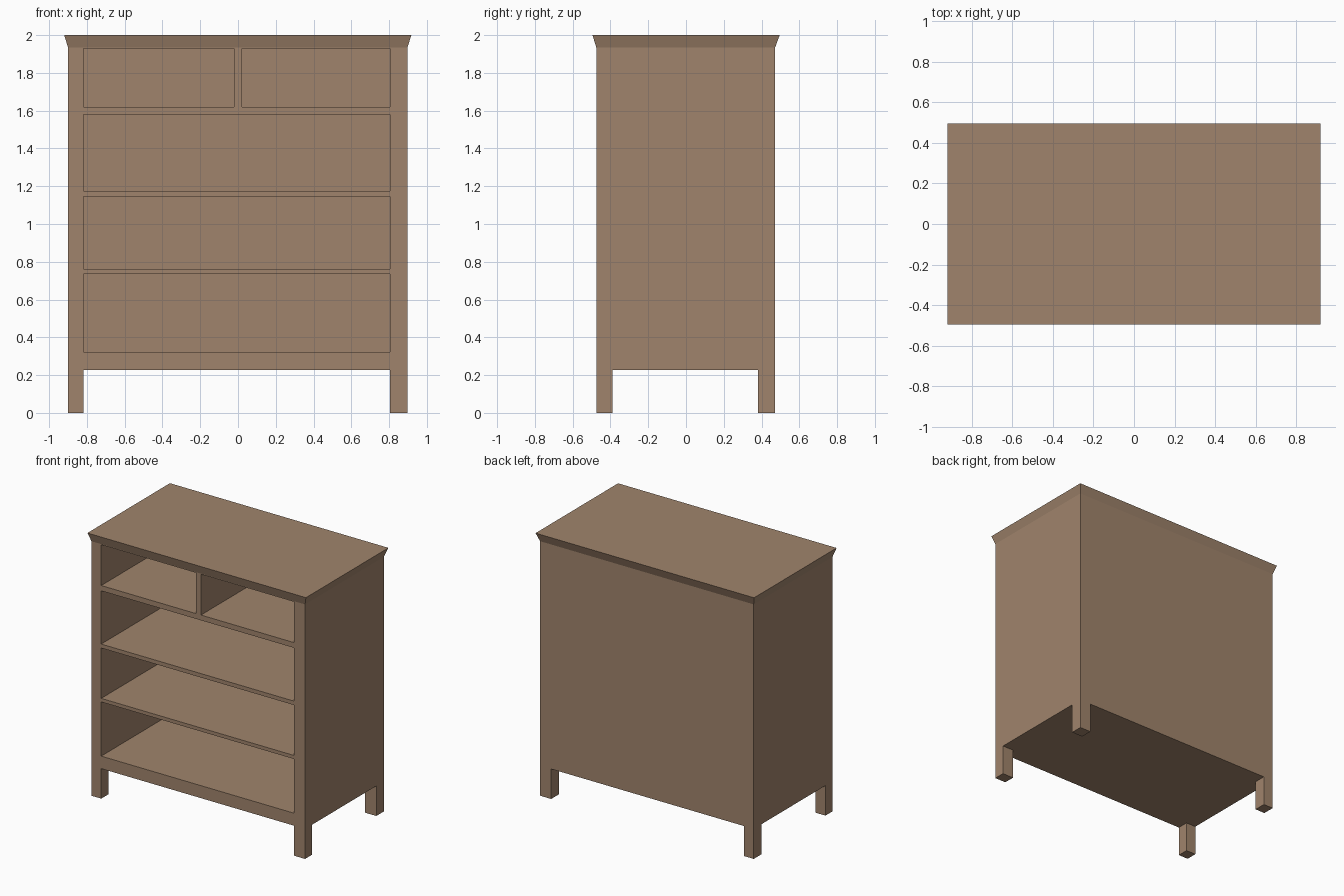
import bpy, bmesh

if "Cube" in bpy.data.objects:
    bpy.data.objects.remove(bpy.data.objects["Cube"])

wood = bpy.data.materials.new("brown wood")
wood.diffuse_color = (0.352, 0.231, 0.150, 1)
wood.use_nodes = True
wood.node_tree.nodes["Principled BSDF"].inputs["Base Color"].default_value = wood.diffuse_color

# Body extents and leg / opening limits
X0, X1, Y0, Y1 = -0.90, 0.897, -0.475, 0.472
IX0, IX1, IY0, IY1 = -0.818, 0.804, -0.39, 0.38
BODY_TOP = 1.935


def frustum(name, low, high, z0, z1):
    """Four-sided solid between two rectangles (x0, x1, y0, y1)."""
    bm = bmesh.new()
    rings = []
    for (x0, x1, y0, y1), z in ((low, z0), (high, z1)):
        rings.append([bm.verts.new((x, y, z)) for x, y in
                      ((x0, y0), (x1, y0), (x1, y1), (x0, y1))])
    bm.faces.new(rings[0][::-1])
    bm.faces.new(rings[1])
    for i in range(4):
        j = (i + 1) % 4
        bm.faces.new((rings[0][i], rings[0][j], rings[1][j], rings[1][i]))
    mesh = bpy.data.meshes.new(name)
    bm.to_mesh(mesh)
    bm.free()
    mesh.materials.append(wood)
    obj = bpy.data.objects.new(name, mesh)
    bpy.context.collection.objects.link(obj)
    return obj


def box(name, x0, x1, y0, y1, z0, z1):
    return frustum(name, (x0, x1, y0, y1), (x0, x1, y0, y1), z0, z1)


# Carcass with four legs, before cutting
carcass = box("carcass_with_legs", X0, X1, Y0, Y1, 0, BODY_TOP)

# Gaps between the legs, front to back and side to side
cutters = [box("leg_gap_front", IX0, IX1, -1, 1, -0.5, 0.228),
           box("leg_gap_side", -1.5, 1.5, IY0, IY1, -0.5, 0.228)]

# Drawer openings: three wide, two small at the top
for x0, x1, z0, z1 in ((IX0, IX1, 0.323, 0.735),
                       (IX0, IX1, 0.762, 1.145),
                       (IX0, IX1, 1.175, 1.58),
                       (IX0, -0.021, 1.62, 1.93),
                       (0.021, IX1, 1.62, 1.93)):
    cutters.append(box("drawer_opening", x0, x1, -1, IY1, z0, z1))

for c in cutters:
    c.hide_render = True
    mod = carcass.modifiers.new("cut", 'BOOLEAN')
    mod.operation = 'DIFFERENCE'
    mod.solver = 'EXACT'
    mod.object = c

# Bake the cuts and remove the cutters
bpy.context.view_layer.update()
graph = bpy.context.evaluated_depsgraph_get()
result = bpy.data.meshes.new_from_object(carcass.evaluated_get(graph))
carcass.modifiers.clear()
carcass.data = result
for c in cutters:
    bpy.data.objects.remove(c)

# Flared top board
frustum("flared_top", (X0, X1, Y0, Y1), (-0.92, 0.918, -0.495, 0.496), BODY_TOP, 2.0)
